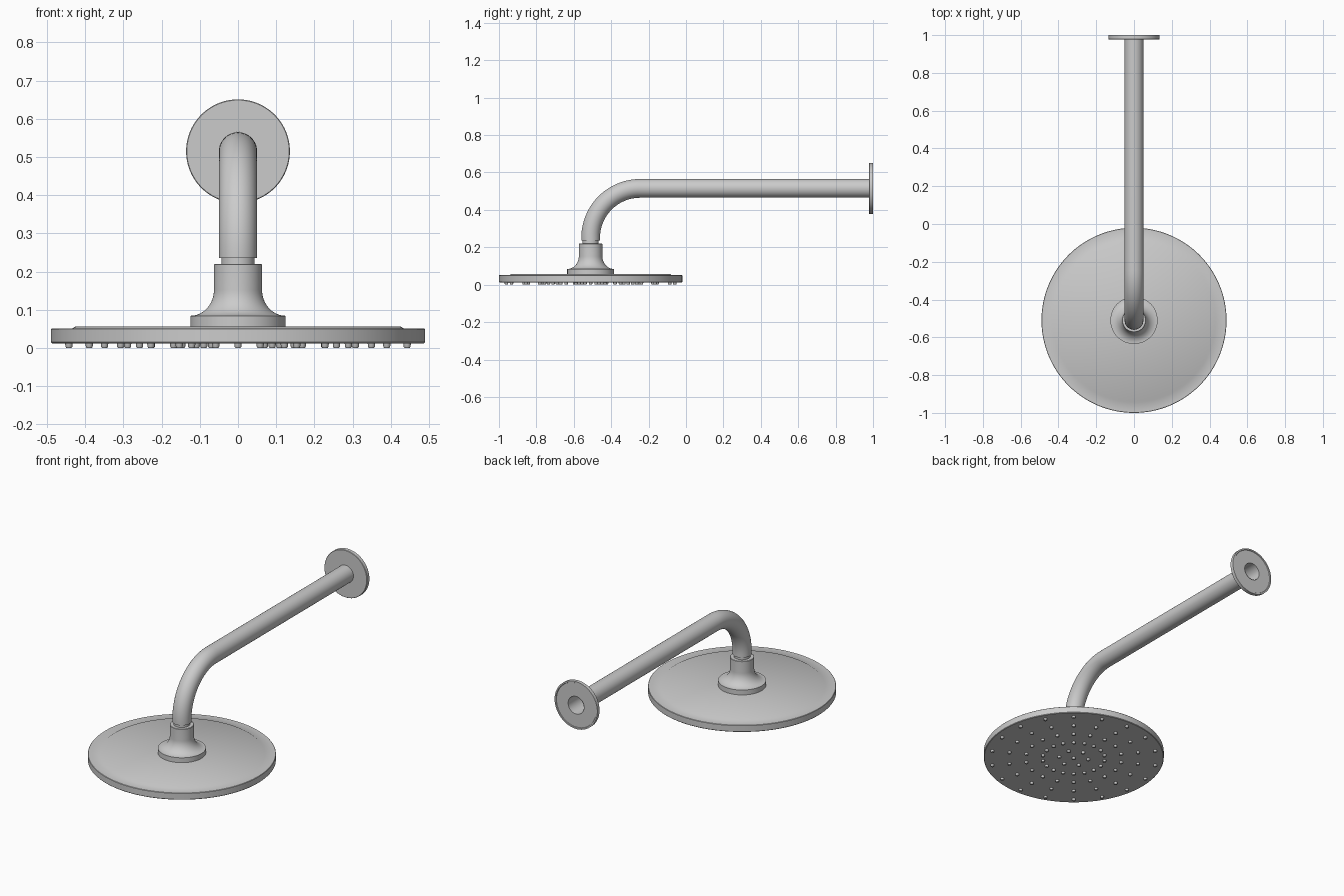
import bpy, bmesh, math
from mathutils import Vector, Matrix

if "Cube" in bpy.data.objects:
    bpy.data.objects.remove(bpy.data.objects["Cube"])

HEAD = Vector((0, -0.51, 0))   # axis of the shower head
ARM_Z = 0.515                  # height of the horizontal arm


def finish(name, bm):
    bmesh.ops.remove_doubles(bm, verts=bm.verts, dist=1e-5)
    bmesh.ops.recalc_face_normals(bm, faces=bm.faces)
    me = bpy.data.meshes.new(name)
    bm.to_mesh(me)
    bm.free()
    me.shade_smooth()
    me.set_sharp_from_angle(angle=math.radians(35))
    ob = bpy.data.objects.new(name, me)
    bpy.context.collection.objects.link(ob)
    return ob


def skin(bm, rings, close=False):
    pairs = list(zip(rings, rings[1:]))
    if close:
        pairs.append((rings[-1], rings[0]))
    for a, b in pairs:
        n = len(a)
        for i in range(n):
            j = (i + 1) % n
            bm.faces.new((a[i], a[j], b[j], b[i]))


def lathe(bm, profile, matrix, n=96, close=False):
    """Revolve (radius, height) points about local z; open profiles get capped."""
    rings = []
    for r, z in profile:
        rings.append([bm.verts.new(matrix @ Vector((r * math.cos(t), r * math.sin(t), z)))
                      for t in (2 * math.pi * i / n for i in range(n))])
    skin(bm, rings, close)
    if not close:
        bm.faces.new(rings[0])
        bm.faces.new(rings[-1])


at_head = Matrix.Translation(HEAD)

# Spray plate with a slightly raised top
bm = bmesh.new()
lathe(bm, [(0.487, 0.012), (0.49, 0.015), (0.49, 0.049), (0.488, 0.051),
           (0.434, 0.051), (0.426, 0.056)], at_head, 128)
finish("spray_plate", bm)

# Rings of small tapered nozzles under the plate
bm = bmesh.new()
for radius, count in ((0.0, 1), (0.08, 6), (0.17, 18), (0.262, 18), (0.355, 18), (0.45, 18)):
    for k in range(count):
        a = 2 * math.pi * k / count
        pos = HEAD + Vector((radius * math.sin(a), radius * math.cos(a), 0))
        lathe(bm, [(0.007, 0.0), (0.009, 0.003), (0.010, 0.014)],
              Matrix.Translation(pos), 12)
finish("nozzles", bm)

# Flared connector on top of the plate
flare = [(0.125 - 0.062 * math.sin(t), 0.152 - 0.068 * math.cos(t))
         for t in (math.pi / 2 * i / 12 for i in range(13))]
bm = bmesh.new()
lathe(bm, [(0.125, 0.054), (0.125, 0.082)] + flare + [(0.063, 0.218), (0.061, 0.22)], at_head)
finish("connector", bm)

# Bent arm with a narrower neck, open at the wall end
BEND = 0.265
y0 = HEAD.y
path = [(y0, 0.21, 0, 0.043), (y0, 0.235, 0, 0.043), (y0, 0.235, 0, 0.05)]
for i in range(25):
    t = math.pi / 2 * i / 24
    path.append((y0 + BEND * (1 - math.cos(t)), ARM_Z - BEND + BEND * math.sin(t), t, 0.05))
path.append((1.0, ARM_Z, math.pi / 2, 0.05))
bm = bmesh.new()
rings = []
for y, z, t, r in path:
    side = Vector((0, math.cos(t), -math.sin(t)))
    rings.append([bm.verts.new(Vector((0, y, z)) + r * (math.cos(a) * Vector((1, 0, 0)) + math.sin(a) * side))
                  for a in (2 * math.pi * k / 48 for k in range(48))])
skin(bm, rings)
bm.faces.new(rings[0])
finish("arm", bm)

# Wall flange ring with a shallow recess at the back
bm = bmesh.new()
to_wall = Matrix.Translation((0, 0.978, ARM_Z)) @ Matrix.Rotation(-math.pi / 2, 4, 'X')
lathe(bm, [(0.05, 0.0), (0.134, 0.0), (0.136, 0.002), (0.136, 0.022),
           (0.128, 0.022), (0.126, 0.019), (0.05, 0.019)], to_wall, 96, True)
finish("wall_flange", bm)
